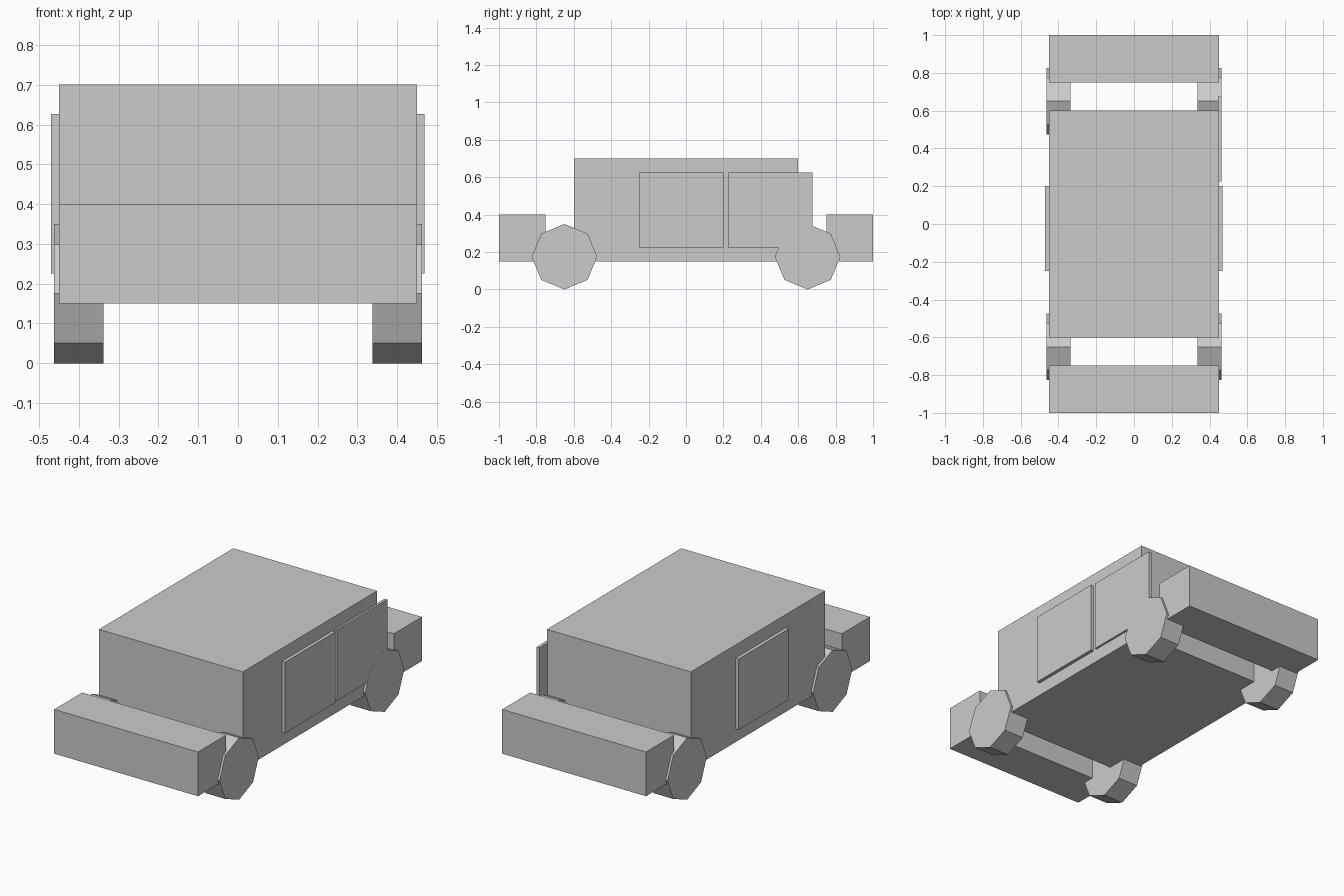
import bpy
from math import radians

if "Cube" in bpy.data.objects:
    bpy.data.objects.remove(bpy.data.objects["Cube"])


def box(name, x, y, z):
    """Box from (min, max) ranges on each axis."""
    bpy.ops.mesh.primitive_cube_add(
        size=1, location=[(a + b) / 2 for a, b in (x, y, z)])
    ob = bpy.context.object
    ob.name = name
    ob.scale = [b - a for a, b in (x, y, z)]
    bpy.ops.object.transform_apply(location=False, rotation=False, scale=True)
    return ob


def wheel(name, x, y):
    """Eight-sided wheel standing on a corner, axle along x."""
    bpy.ops.mesh.primitive_cylinder_add(
        vertices=8, radius=0.175, depth=0.125,
        location=(x, y, 0.175), rotation=(0, radians(90), 0))
    bpy.context.object.name = name


# Cabin and the two end blocks
box("cabin", (-0.45, 0.45), (-0.6, 0.6), (0.15, 0.7))
box("front_block", (-0.45, 0.45), (-1.0, -0.75), (0.15, 0.4))
box("rear_block", (-0.45, 0.45), (0.75, 1.0), (0.15, 0.4))

# Wheels
for side, x in (("left", -0.4), ("right", 0.4)):
    for end, y in (("front", -0.65), ("rear", 0.65)):
        wheel(f"{end}_{side}_wheel", x, y)

# Door panels: one on the left, two on the right
door_z = (0.225, 0.626)
box("left_door", (-0.47, -0.445), (-0.25, 0.2), door_z)
box("right_front_door", (0.445, 0.469), (-0.25, 0.2), door_z)
box("right_rear_door", (0.445, 0.462), (0.225, 0.675), door_z)
